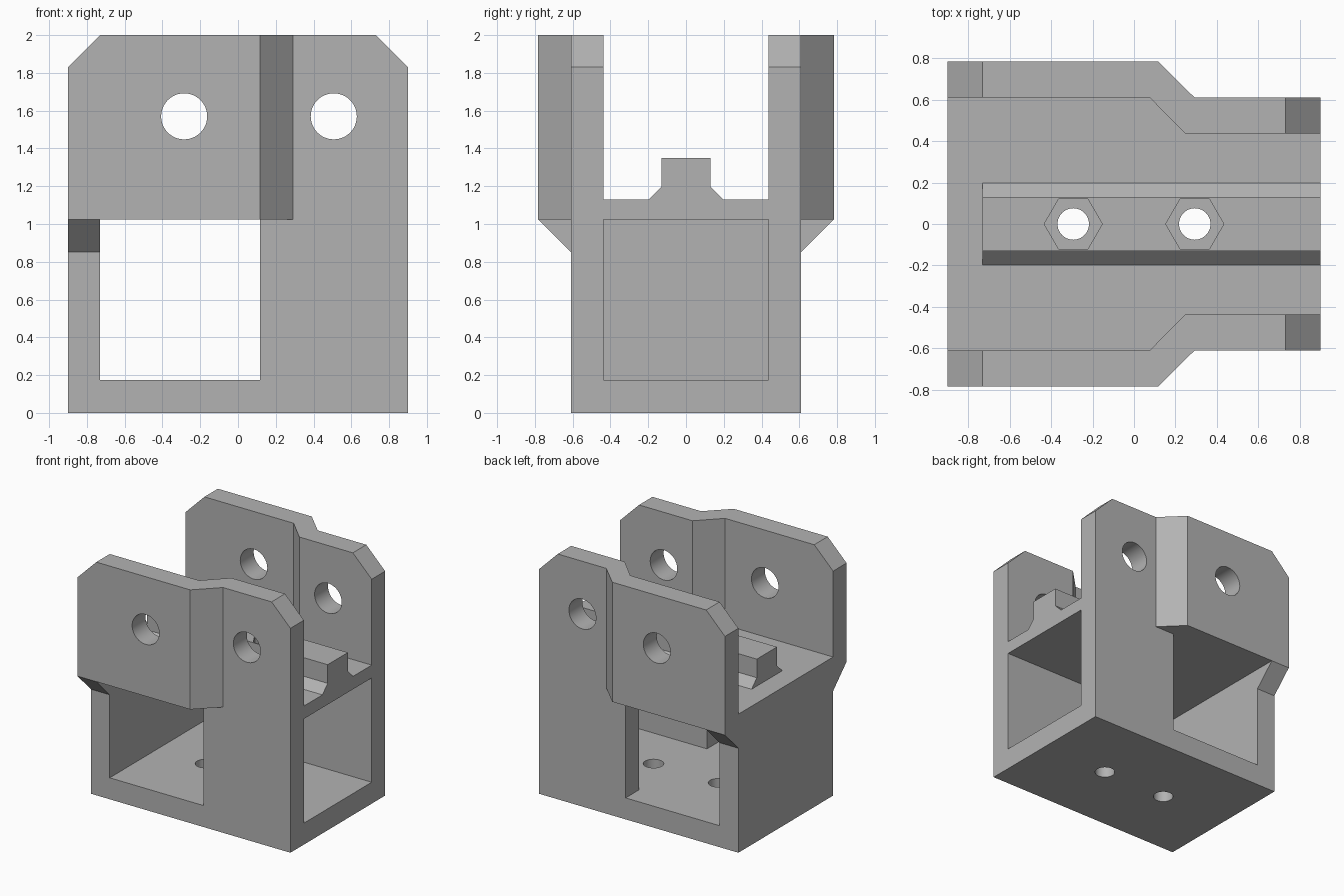
import bpy
import bmesh
from math import radians
from mathutils import Matrix, Vector

if "Cube" in bpy.data.objects:
    bpy.data.objects.remove(bpy.data.objects["Cube"], do_unlink=True)

GREY = bpy.data.materials.new("grey plastic")
GREY.use_nodes = True
GREY.diffuse_color = (0.45, 0.45, 0.45, 1)
GREY.node_tree.nodes["Principled BSDF"].inputs["Base Color"].default_value = (0.45, 0.45, 0.45, 1)

# Half length, half width and the main heights
L, W, INNER = 0.9, 0.61, 0.437
FLOOR, CEILING, DECK, TOP = 0.175, 1.025, 1.13, 2.0
END = -0.73
FLARE = 0.783


def add_object(name, bm):
    bmesh.ops.recalc_face_normals(bm, faces=bm.faces)
    mesh = bpy.data.meshes.new(name)
    bm.to_mesh(mesh)
    bm.free()
    obj = bpy.data.objects.new(name, mesh)
    obj.data.materials.append(GREY)
    bpy.context.collection.objects.link(obj)
    return obj


def prism(name, outline, axis, low, high):
    """Extrude a closed 2D outline along x, y or z."""
    place = {"x": lambda a, b: (low, a, b),
             "y": lambda a, b: (a, low, b),
             "z": lambda a, b: (a, b, low)}[axis]
    bm = bmesh.new()
    face = bm.faces.new([bm.verts.new(place(a, b)) for a, b in outline])
    grown = bmesh.ops.extrude_face_region(bm, geom=[face])["geom"]
    shift = Vector([(high - low) * (axis == k) for k in "xyz"])
    bmesh.ops.translate(bm, vec=shift,
                        verts=[v for v in grown if isinstance(v, bmesh.types.BMVert)])
    return add_object(name, bm)


def box(name, x0, x1, half_y, z0, z1):
    return prism(name, [(x0, z0), (x1, z0), (x1, z1), (x0, z1)], "y", -half_y, half_y)


def cylinder(name, radius, depth, centre, axis="z", sides=48):
    bm = bmesh.new()
    bmesh.ops.create_cone(bm, cap_ends=True, segments=sides, radius1=radius,
                          radius2=radius, depth=depth)
    turn = radians(90) if axis == "y" else 0
    spin = radians(90) if sides == 6 else 0
    first = bm.verts[:][0].co
    if sides == 6 and abs(first.x) > abs(first.y):
        spin = 0
    bm.transform(Matrix.Translation(centre) @ Matrix.Rotation(turn, 4, "X")
                 @ Matrix.Rotation(spin, 4, "Z"))
    return add_object(name, bm)


def combine(target, tool, operation):
    """Apply a boolean and drop the tool."""
    mod = target.modifiers.new(operation, "BOOLEAN")
    mod.operation, mod.solver, mod.object = operation, "EXACT", tool
    bpy.context.view_layer.objects.active = target
    bpy.ops.object.modifier_apply(modifier=mod.name)
    bpy.data.objects.remove(tool, do_unlink=True)


# Box frame, open at one end and with a window through both sides
bracket = box("bracket", -L, L, W, 0, DECK)
combine(bracket, box("cavity", END, L + 0.2, INNER, FLOOR, CEILING), "DIFFERENCE")
combine(bracket, box("side_window", END, 0.117, 1, FLOOR, CEILING), "DIFFERENCE")

# Flared upper walls with support wedges below their ends
for side in (-1, 1):
    plan = [(-L, FLARE), (0.117, FLARE), (0.292, W), (L, W),
            (L, INNER), (0.247, INNER), (0.075, W), (-L, W)]
    wall = prism("upper_wall", [(x, side * y) for x, y in plan], "z", CEILING, TOP)
    for end in (-1, 1):
        corner = [(end * 0.73, TOP), (end * 1.03, 1.70), (end * 1.03, TOP + 0.1),
                  (end * 0.73, TOP + 0.1)]
        combine(wall, prism("corner_cut", corner, "y", -1, 1), "DIFFERENCE")
    for x in (-0.285, 0.507):
        combine(wall, cylinder("pin_hole", 0.122, 3, (x, 0, 1.57), "y"), "DIFFERENCE")
    combine(bracket, wall, "UNION")
    wedge = [(side * W, 0.852), (side * FLARE, CEILING), (side * W, CEILING)]
    combine(bracket, prism("wedge", wedge, "x", -L, END), "UNION")

# Raised rail along the deck
half = [(0.198, DECK), (0.13, 1.198), (0.13, 1.35)]
section = half + [(-y, z) for y, z in reversed(half)]
section = [(0.198, DECK - 0.05)] + section + [(-0.198, DECK - 0.05)]
combine(bracket, prism("rail", section, "x", END, L), "UNION")

# Bolt holes through rail and floor, with hexagonal nut pockets
for x in (-0.293, 0.293):
    combine(bracket, cylinder("bolt_hole", 0.076, 4, (x, 0, 1)), "DIFFERENCE")
    combine(bracket, cylinder("nut_pocket", 0.14, 0.3, (x, 0, 1.35), sides=6), "DIFFERENCE")

bpy.ops.object.select_all(action="DESELECT")
bracket.select_set(True)
bpy.context.view_layer.objects.active = bracket
bpy.ops.object.shade_smooth_by_angle(angle=radians(30))
